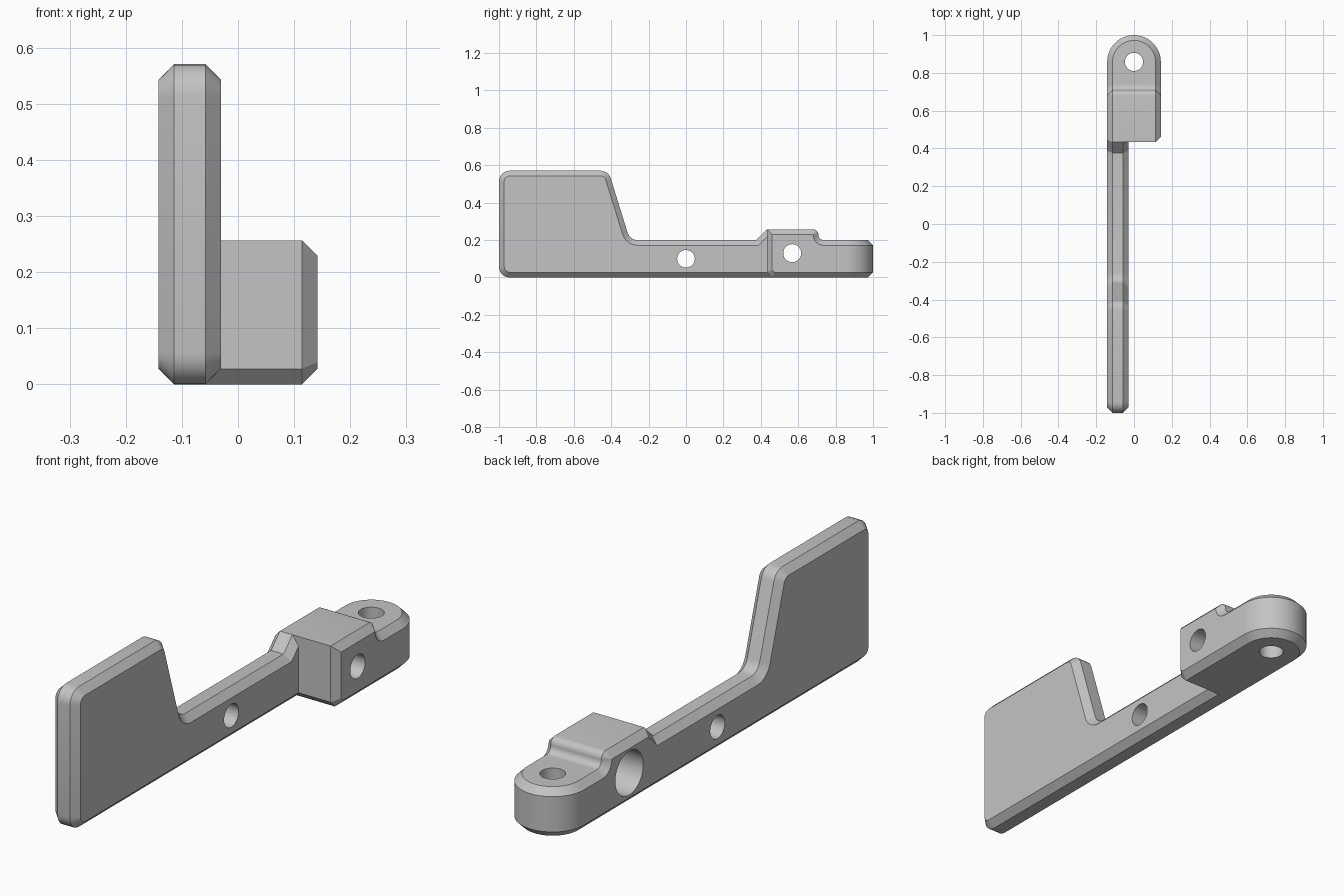
import bpy, bmesh, math
from mathutils import Vector

cube = bpy.data.objects.get("Cube")
if cube:
    bpy.data.objects.remove(cube, do_unlink=True)

CHAMFER = 0.028
HALF = 0.142          # half width of the hinge block
NOSE_Y = 0.858        # centre of the rounded nose

grey = bpy.data.materials.new("plain grey")
grey.use_nodes = True
grey.diffuse_color = (0.55, 0.55, 0.55, 1)
for node in grey.node_tree.nodes:
    if node.type == 'BSDF_PRINCIPLED':
        node.inputs["Base Color"].default_value = grey.diffuse_color


def loft(name, rings):
    """Closed solid through equally long rings of points."""
    bm = bmesh.new()
    loops = [[bm.verts.new(p) for p in ring] for ring in rings]
    n = len(loops[0])
    for a, b in zip(loops, loops[1:]):
        for i in range(n):
            j = (i + 1) % n
            bm.faces.new((a[i], a[j], b[j], b[i]))
    bm.faces.new(loops[0][::-1])
    bm.faces.new(loops[-1])
    bmesh.ops.recalc_face_normals(bm, faces=bm.faces)
    mesh = bpy.data.meshes.new(name)
    bm.to_mesh(mesh)
    bm.free()
    mesh.materials.append(grey)
    obj = bpy.data.objects.new(name, mesh)
    bpy.context.scene.collection.objects.link(obj)
    return obj


def outline(corners, inset=0.0, keep_y=None, steps=6):
    """Rounded counter-clockwise outline from (y, z, radius), moved inwards."""
    pts = [Vector(c[:2]) for c in corners]
    moved, radii = [], []
    for i, p in enumerate(pts):
        d1 = (p - pts[i - 1]).normalized()
        d2 = (pts[(i + 1) % len(pts)] - p).normalized()
        n1, n2 = Vector((-d1.y, d1.x)), Vector((-d2.y, d2.x))
        q = p + (n1 + n2) * inset / (1 + n1.dot(n2))
        if keep_y is not None and p.x >= keep_y - 1e-4:
            q.x = p.x
        convex = d1.x * d2.y - d1.y * d2.x > 0
        r = corners[i][2]
        moved.append(q)
        radii.append(r + (-inset if convex else inset) if r else 0)
    result = []
    for i, p in enumerate(moved):
        r = radii[i]
        if not r:
            result.append(p)
            continue
        u = (moved[i - 1] - p).normalized()
        v = (moved[(i + 1) % len(moved)] - p).normalized()
        half = u.angle(v) / 2
        centre = p + (u + v).normalized() * r / math.sin(half)
        start = (p + u * r / math.tan(half) - centre).normalized()
        end = (p + v * r / math.tan(half) - centre).normalized()
        result += [centre + start.slerp(end, k / steps) * r for k in range(steps + 1)]
    return result


def chamfered_plate(name, corners, x0, x1, keep_y=None):
    full = outline(corners)
    small = outline(corners, CHAMFER, keep_y)
    sections = [(x0, small), (x0 + CHAMFER, full), (x1 - CHAMFER, full), (x1, small)]
    return loft(name, [[(x, p.x, p.y) for p in ring] for x, ring in sections])


def disc(radius, height, n=64):
    angles = [math.tau * i / n for i in range(n)]
    return [Vector((radius * math.cos(a), radius * math.sin(a), height)) for a in angles]


def side_drill(name, radius, y, z, x0, x1):
    return loft(name, [[(x, y + p.x, z + p.y) for p in disc(radius, 0)] for x in (x0, x1)])


def combine(target, tool, operation):
    mod = target.modifiers.new(tool.name, 'BOOLEAN')
    mod.operation, mod.solver, mod.object = operation, 'EXACT', tool
    bpy.context.view_layer.objects.active = target
    bpy.ops.object.modifier_apply(modifier=mod.name)
    bpy.data.objects.remove(tool, do_unlink=True)


# Flat paddle with its long arm
lever = chamfered_plate("lever_arm", [
    (-1, 0, 0.057), (0.5, 0, 0), (0.5, 0.257, 0), (0.433, 0.257, 0),
    (0.376, 0.2, 0), (-0.3, 0.2, 0.057), (-0.415, 0.571, 0.057), (-1, 0.571, 0.057)],
    -HALF, -0.03)

# Thick hinge block with the stepped top
block = chamfered_plate("hinge_block", [
    (0.433 + CHAMFER, 0, 0), (NOSE_Y, 0, 0), (NOSE_Y, 0.2, 0), (0.708, 0.2, 0.028),
    (0.708, 0.257, 0.0285), (0.433, 0.257, 0), (0.433, CHAMFER, 0)],
    -HALF, HALF, keep_y=NOSE_Y)

# Round nose at the back end
nose_rings = [(HALF - CHAMFER, 0), (HALF, CHAMFER), (HALF, 0.2 - CHAMFER), (HALF - CHAMFER, 0.2)]
nose = loft("hinge_nose", [[p + Vector((0, NOSE_Y, 0)) for p in disc(r, z)] for r, z in nose_rings])

combine(block, nose, 'UNION')
combine(lever, block, 'UNION')

# Screw holes, counterbore and hinge pin hole
pin = loft("pin_drill", [[p + Vector((0, NOSE_Y, 0)) for p in disc(0.048, z)] for z in (-0.1, 0.4)])
for drill in (pin,
              side_drill("arm_drill", 0.047, 0, 0.1, -0.3, 0.3),
              side_drill("block_drill", 0.048, 0.568, 0.13, -0.3, 0.3),
              side_drill("counterbore_drill", 0.09, 0.568, 0.13, -0.3, 0.03)):
    combine(lever, drill, 'DIFFERENCE')

# Smooth the rounded parts and keep the chamfers crisp
bpy.ops.object.select_all(action='DESELECT')
lever.select_set(True)
bpy.context.view_layer.objects.active = lever
bpy.ops.object.shade_smooth_by_angle(angle=math.radians(30))
